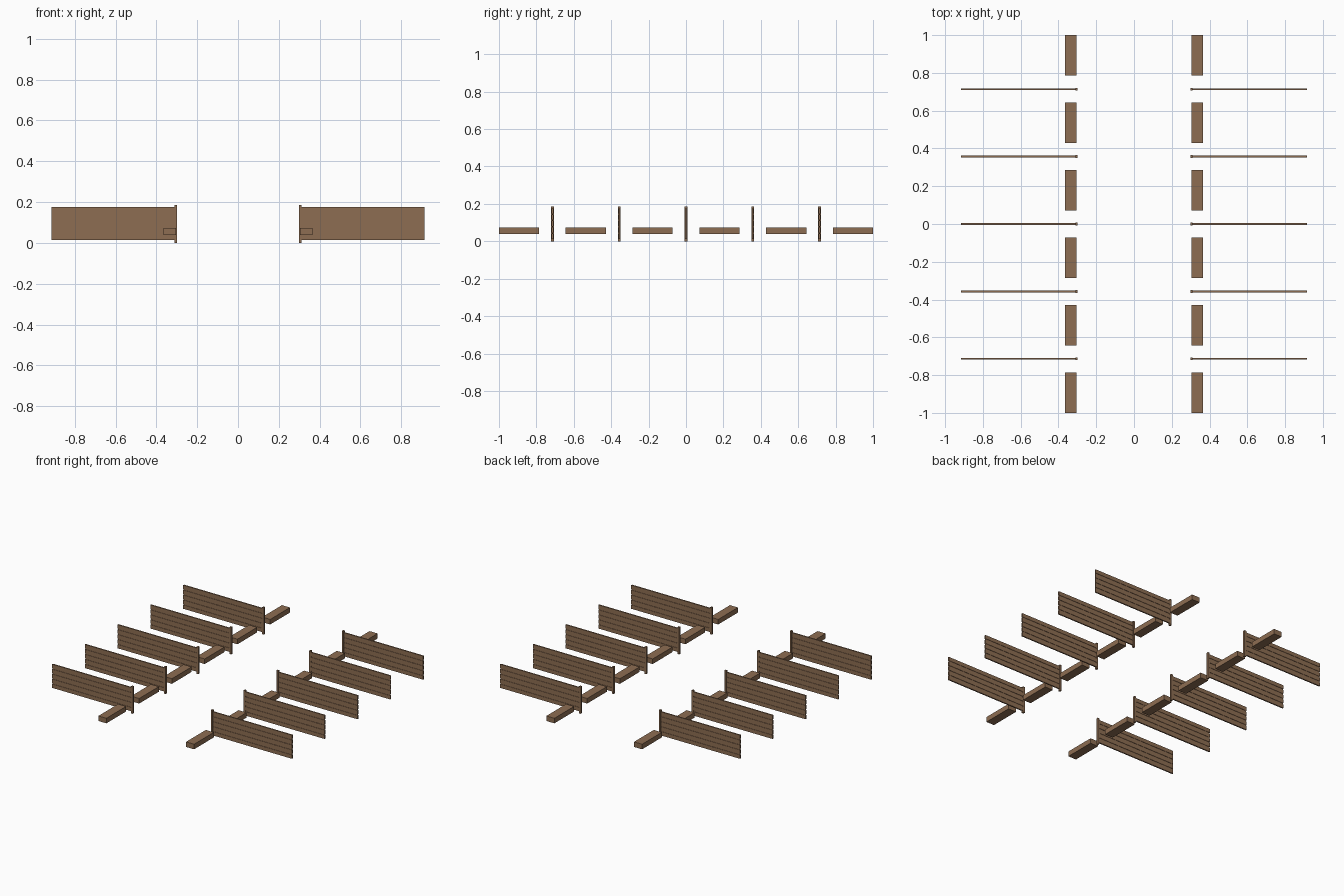
import bpy

cube = bpy.data.objects.get("Cube")
if cube:
    bpy.data.objects.remove(cube, do_unlink=True)


def material(name, rgb):
    m = bpy.data.materials.new(name)
    m.use_nodes = True
    color = (*rgb, 1.0)
    m.diffuse_color = color
    m.node_tree.nodes["Principled BSDF"].inputs["Base Color"].default_value = color
    return m


wood = material("brown wood", (0.27, 0.155, 0.085))


def box(name, lo, hi):
    """Box between two corners."""
    bpy.ops.mesh.primitive_cube_add(size=1, location=[(a + b) / 2 for a, b in zip(lo, hi)])
    ob = bpy.context.object
    ob.name = name
    ob.scale = [b - a for a, b in zip(lo, hi)]
    bpy.ops.object.transform_apply(location=False, rotation=False, scale=True)
    ob.data.materials.append(wood)
    return ob


def mirrored_box(name, x, y, z):
    """Matching boxes on the left and right rows."""
    box("left_" + name, (x[0], y[0], z[0]), (x[1], y[1], z[1]))
    box("right_" + name, (-x[1], y[0], z[0]), (-x[0], y[1], z[1]))


PITCH = 0.357
SLATS = 5
BOTTOM, TOP = 0.013, 0.176
GAP = 0.008
step = (TOP - BOTTOM + GAP) / SLATS

# Stall dividers: end post, horizontal slats and a thin recessed board
for i in range(-2, 3):
    y = i * PITCH
    mirrored_box("divider_post", (0.298, 0.311), (y - 0.007, y + 0.007), (0, 0.186))
    mirrored_box("divider_board", (0.31, 0.914), (y - 0.002, y + 0.002), (BOTTOM + 0.003, TOP - 0.003))
    for s in range(SLATS):
        z = BOTTOM + s * step
        mirrored_box("divider_slat", (0.309, 0.915), (y - 0.0045, y + 0.0045), (z, z + step - GAP))

# Feed troughs between the dividers
for i in range(6):
    y = (i - 2.5) * PITCH
    mirrored_box("trough", (0.304, 0.365), (y - 0.1075, y + 0.1075), (0.039, 0.074))
